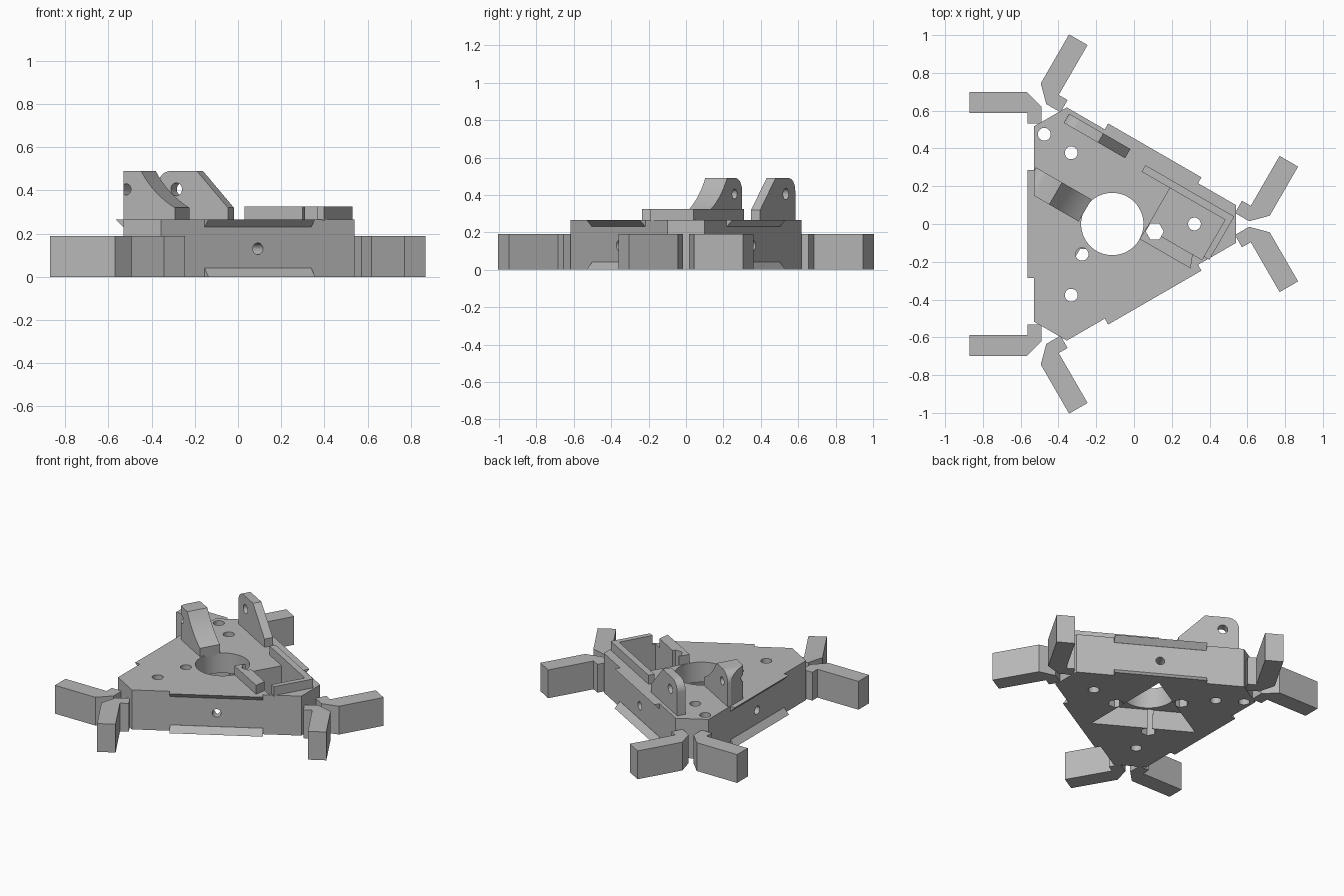
import bpy, bmesh
from math import pi, cos, sin, radians
from mathutils import Matrix, Vector

if "Cube" in bpy.data.objects:
    bpy.data.objects.remove(bpy.data.objects["Cube"])

grey = bpy.data.materials.new("plain grey")
grey.use_nodes = True
COLOUR = (0.48, 0.48, 0.48, 1)
grey.diffuse_color = COLOUR
grey.node_tree.nodes["Principled BSDF"].inputs["Base Color"].default_value = COLOUR

CX = -0.115                      # centre of the three-fold symmetry
TOP = 0.265                      # height of the body
CENTRE = Matrix.Translation((CX, 0, 0))
THIRDS = [CENTRE @ Matrix.Rotation(k * 2 * pi / 3, 4, 'Z') for k in range(3)]
TILT = Matrix.Rotation(radians(-30), 4, 'Z')          # frame of bracket and tray
UPRIGHT = TILT @ Matrix.Rotation(pi / 2, 4, 'X')      # profile (u, z), depth along -v


def prism(name, pts, low, high, matrix=Matrix(), inset=0):
    """Extrude a flat outline from low to high and place it with a matrix."""
    bm = bmesh.new()
    bottom = [bm.verts.new((x, y, low)) for x, y in pts]
    top = [bm.verts.new((x, y, high)) for x, y in pts]
    n = len(pts)
    bm.faces.new(bottom[::-1])
    bm.faces.new(top)
    for i in range(n):
        j = (i + 1) % n
        bm.faces.new((bottom[i], bottom[j], top[j], top[i]))
    bm.transform(matrix)
    bmesh.ops.recalc_face_normals(bm, faces=bm.faces)
    mesh = bpy.data.meshes.new(name)
    bm.to_mesh(mesh)
    bm.free()
    mesh.materials.append(grey)
    obj = bpy.data.objects.new(name, mesh)
    bpy.context.collection.objects.link(obj)
    return obj


def ring(x, y, radius, sides=32):
    return [(x + radius * cos(2 * pi * i / sides), y + radius * sin(2 * pi * i / sides))
            for i in range(sides)]


def box(x0, x1, y0, y1):
    return [(x0, y0), (x1, y0), (x1, y1), (x0, y1)]


def activate(obj):
    bpy.ops.object.select_all(action='DESELECT')
    obj.select_set(True)
    bpy.context.view_layer.objects.active = obj


def cut(obj, *args):
    """Subtract a prism from an object."""
    cutter = prism("cutter", *args)
    cutter.hide_render = True
    mod = obj.modifiers.new("cut", 'BOOLEAN')
    mod.operation, mod.solver, mod.object = 'DIFFERENCE', 'EXACT', cutter
    activate(obj)
    bpy.ops.object.modifier_apply(modifier=mod.name)
    bpy.data.objects.remove(cutter)


def smooth(obj):
    activate(obj)
    bpy.ops.object.shade_smooth_by_angle(angle=radians(30))


# Body: triangle with clipped corners
outline = []
for m in THIRDS:
    for y in (-0.1, 0.1):
        p = m @ Vector((0.655, y, 0))
        outline.append((p.x, p.y))
body = prism("body", outline, 0, TOP)

# Triangular cavity underneath, central bore and tray pocket
cut(body, [(0.37 * cos(a), 0.37 * sin(a)) for a in (pi / 3, pi, -pi / 3)], -0.1, 0.13, CENTRE)
cut(body, ring(0, 0, 0.165, 64), -0.1, 0.5, CENTRE)
cut(body, box(0.07, 0.406, 0.016, 0.26), 0.08, 0.5, TILT)

# Through holes, nut traps and side bolt holes
for k, m in enumerate(THIRDS):
    cut(body, ring(0.435, 0, 0.034), -0.1, 0.5, m)
    cut(body, ring(0.225, -0.04, 0.048, 6), -0.1, 0.5 if k == 0 else 0.2, m)
    side = m @ Matrix.Rotation(pi / 3, 4, 'Z') @ Matrix.Rotation(pi / 2, 4, 'Y')
    cut(body, ring(-0.13, 0, 0.027, 24), 0.3, 0.5, side)
cut(body, ring(-0.475, 0.475, 0.034), -0.1, 0.5)
cut(body, ring(-0.275, -0.16, 0.034), 0.1, 0.5)
smooth(body)

# Wedge flanges along the bottom and top of each side
for m in THIRDS:
    # profile runs outward and up, extruded along the side
    along = m @ Matrix.Rotation(pi / 3, 4, 'Z') @ Matrix.Rotation(pi / 2, 4, 'X')
    prism("lower_flange", [(0.41, 0), (0.45, 0), (0.415, 0.04), (0.41, 0.04)],
          -0.285, 0.285, along)
    prism("upper_flange", [(0.41, TOP), (0.45, TOP), (0.415, 0.23), (0.41, 0.23)],
          -0.285, 0.285, along)

# Bent feet, a mirrored pair at each corner
foot = [(-0.87, 0.70), (-0.57, 0.70), (-0.49, 0.62), (-0.49, 0.533),
        (-0.565, 0.533), (-0.565, 0.587), (-0.87, 0.587)]
for m in THIRDS:
    for s in (1, -1):
        prism("foot", [(x - CX, s * y) for x, y in foot], 0, 0.19, m)


# Bracket lugs with rounded back, sloped front and a pivot hole
def lug_profile(back, crest, front, sag):
    r = 0.07
    pts = [(back, TOP - 0.01)]
    for i in range(9):
        a = pi - i * pi / 16
        pts.append((back + r + r * cos(a), 0.49 - r + r * sin(a)))
    for i in range(9):
        t = i / 8
        dip = sag * 4 * t * (1 - t)
        pts.append((crest + (front - crest) * t - dip, 0.49 - 0.17 * t - dip))
    return pts + [(front, TOP - 0.01)]


outer = prism("outer_lug", lug_profile(-0.59, -0.38, -0.215, 0), -0.334, -0.278, UPRIGHT)
cut(outer, ring(-0.49, 0.405, 0.03), -0.5, 0, UPRIGHT)
inner = prism("inner_lug", lug_profile(-0.6, -0.44, -0.26, 0.012), 0, 0.135, UPRIGHT)
cut(inner, ring(-0.52, 0.405, 0.026), -0.3, 0.3, UPRIGHT)
cut(inner, box(-0.8, -0.53, -0.3, 0.6), 0, 0.8)
smooth(outer)
smooth(inner)

# Raised rails around the tray pocket
RAIL = 0.325
prism("back_and_end_rail", [(-0.103, 0.3), (0.44, 0.3), (0.44, 0.035), (0.406, 0.035),
                            (0.406, 0.26), (-0.103, 0.26)], TOP - 0.005, RAIL, TILT)
front_rail = prism("front_rail", [(0.066, -0.054), (0.377, -0.054), (0.35, 0.016),
                                  (0.066, 0.016)], TOP - 0.005, RAIL, TILT)
cut(front_rail, ring(0.225, -0.04, 0.048, 6), 0, 0.5, CENTRE)
